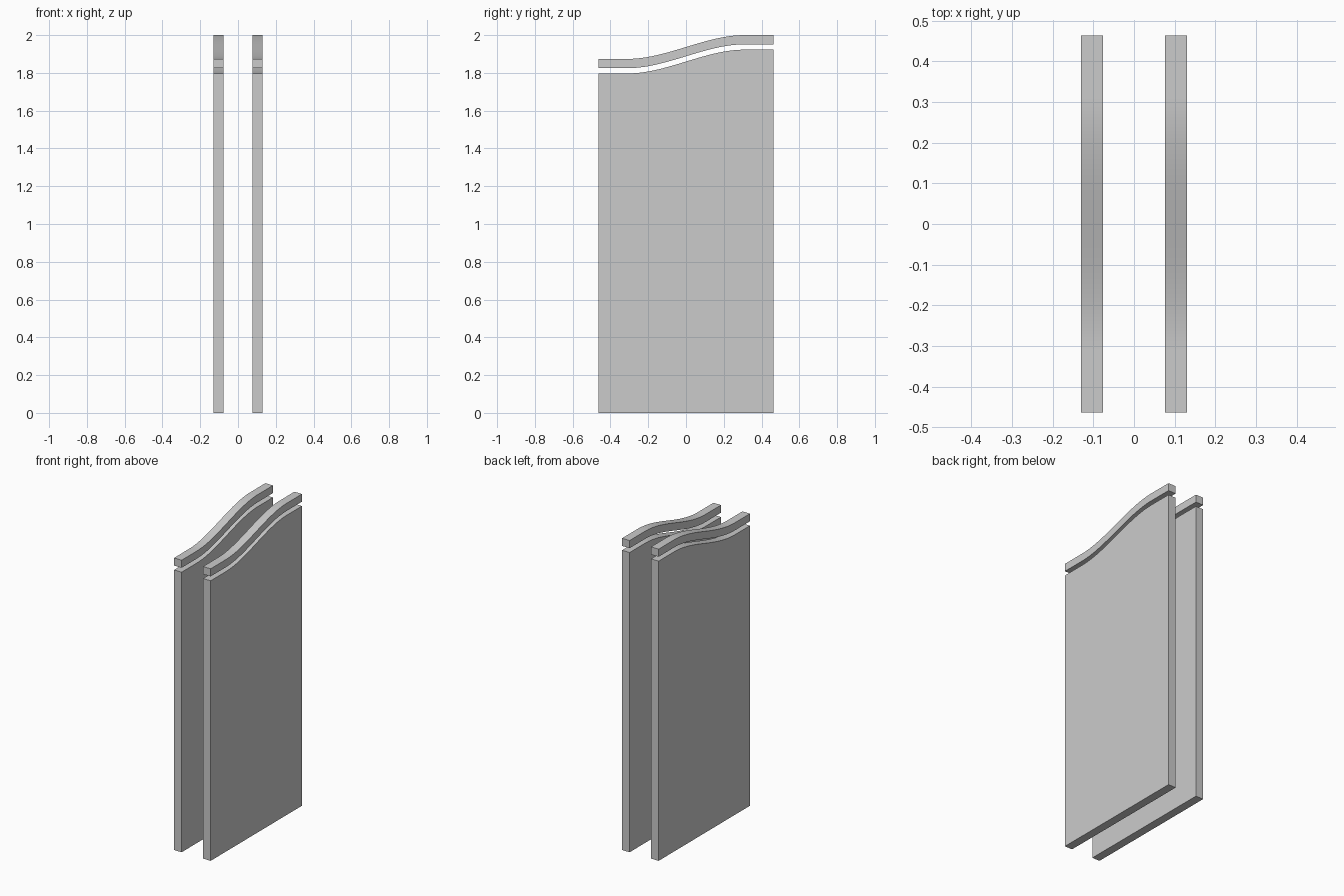
import bpy, bmesh
from math import radians

if "Cube" in bpy.data.objects:
    bpy.data.objects.remove(bpy.data.objects["Cube"])

HALF_DEPTH = 0.463
THICK = 0.054
X_CENTRE = 0.103
RISE = 0.126
RAMP = 0.31
STEPS = 28


def wave(y):
    """S-shaped rise from 0 to RISE between -RAMP and RAMP."""
    t = min(max((y + RAMP) / (2 * RAMP), 0), 1)
    return RISE * t * t * (3 - 2 * t)


ys = [-HALF_DEPTH] + [-RAMP + 2 * RAMP * i / STEPS for i in range(STEPS + 1)] + [HALF_DEPTH]


def extrude_profile(name, points, x):
    """Extrude a (y, z) outline by the sheet thickness, centred on x."""
    bm = bmesh.new()
    face = bm.faces.new([bm.verts.new((x - THICK / 2, y, z)) for y, z in points])
    ext = bmesh.ops.extrude_face_region(bm, geom=[face])
    verts = [g for g in ext["geom"] if isinstance(g, bmesh.types.BMVert)]
    bmesh.ops.translate(bm, verts=verts, vec=(THICK, 0, 0))
    bmesh.ops.recalc_face_normals(bm, faces=bm.faces)
    mesh = bpy.data.meshes.new(name)
    bm.to_mesh(mesh)
    bm.free()
    obj = bpy.data.objects.new(name, mesh)
    bpy.context.collection.objects.link(obj)
    bpy.context.view_layer.objects.active = obj
    obj.select_set(True)
    bpy.ops.object.shade_smooth_by_angle(angle=radians(30))
    obj.select_set(False)


# Tall panel with a wavy top edge
panel = [(-HALF_DEPTH, 0)] + [(HALF_DEPTH, 0)] + [(y, 1.797 + wave(y)) for y in reversed(ys)]
# Wavy cap rail floating just above the panel
rail = [(y, 1.825 + wave(y)) for y in ys] + [(y, 1.874 + wave(y)) for y in reversed(ys)]

for side, x in (("left", -X_CENTRE), ("right", X_CENTRE)):
    extrude_profile(side + "_panel", panel, x)
    extrude_profile(side + "_cap_rail", rail, x)
